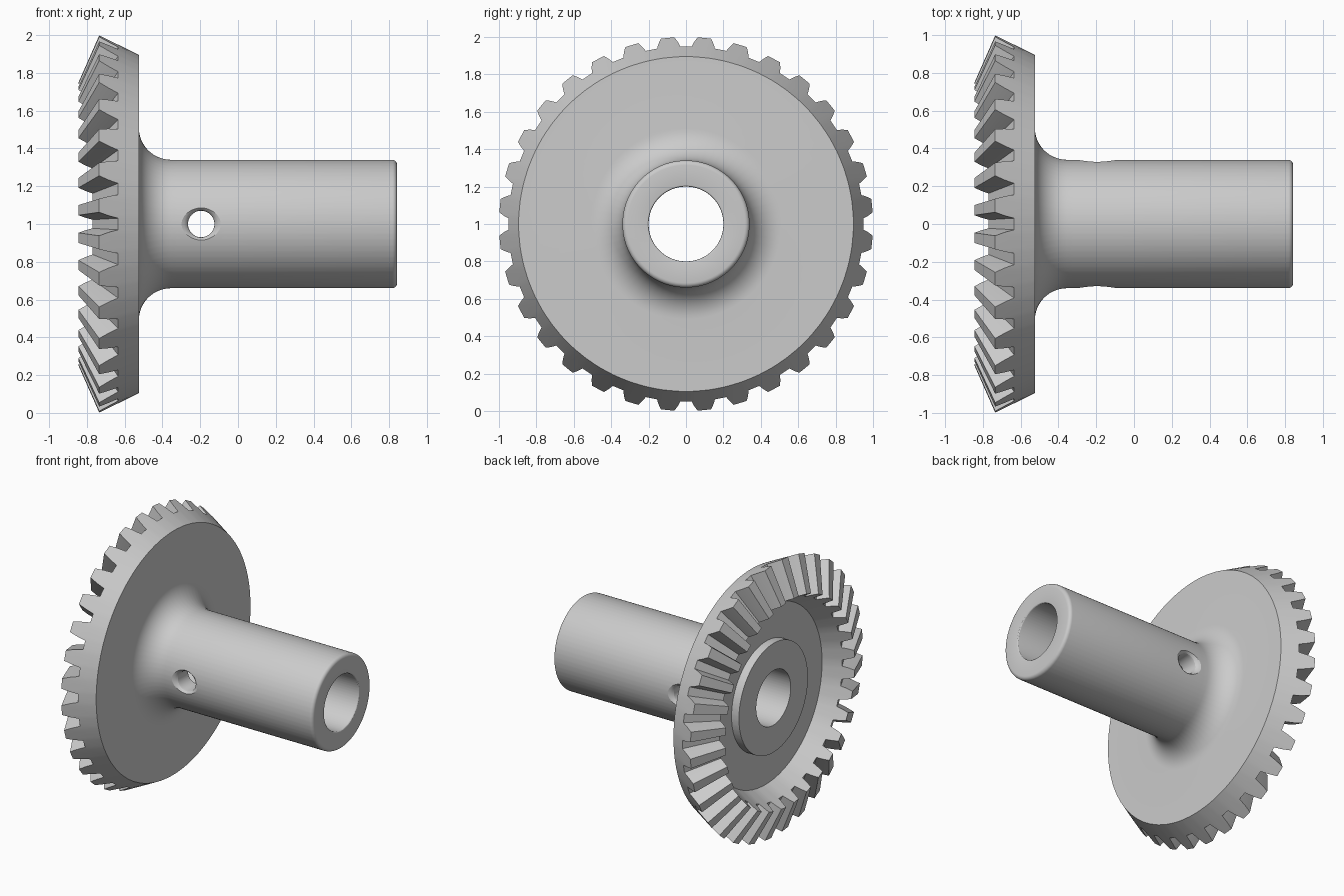
import bpy, bmesh, math

cube = bpy.data.objects.get("Cube")
if cube:
    bpy.data.objects.remove(cube)

TEETH = 32
PITCH = math.tau / TEETH
APEX = -1.175            # cone apex on the gear axis
AXIS_Z = 1.0

steel = bpy.data.materials.new("light grey steel")
steel.use_nodes = True
steel.diffuse_color = (0.6, 0.6, 0.6, 1)
steel.node_tree.nodes["Principled BSDF"].inputs["Base Color"].default_value = (0.6, 0.6, 0.6, 1)

# One tooth as (angle from its centre, height from root 0 to tip 1)
half = [(0.066, 0.0), (0.053, 0.5), (0.036, 1.0)]
tooth = [(-a, h) for a, h in half] + [(a, h) for a, h in reversed(half)]
columns = [((i + 0.5) * PITCH + a, h) for i in range(TEETH) for a, h in tooth]


def arc(cx, cr, radius, start, end, steps):
    """Points (x, r) along a fillet."""
    angles = [math.radians(start + (end - start) * i / steps) for i in range(steps + 1)]
    return [(cx + radius * math.cos(t), cr + radius * math.sin(t)) for t in angles]


def plain(profile):
    return [[(x, r)] * len(columns) for x, r in profile]


def toothed(scale):
    """Ring following the teeth, shrunk towards the cone apex."""
    ring = []
    for _, h in columns:
        x, r = -0.635 - 0.1 * h, 0.95 + 0.05 * h
        ring.append((APEX + (x - APEX) * scale, r * scale))
    return ring


def make_object(name, bm):
    bmesh.ops.recalc_face_normals(bm, faces=bm.faces)
    mesh = bpy.data.meshes.new(name)
    bm.to_mesh(mesh)
    bm.free()
    mesh.materials.append(steel)
    obj = bpy.data.objects.new(name, mesh)
    bpy.context.collection.objects.link(obj)
    return obj


# Closed cross-section: bore, boss, floor, teeth, back face, fillet, sleeve
rings = plain([(-0.71, 0.2), (-0.71, 0.4), (-0.65, 0.4), (-0.65, 0.65)])
rings += [toothed(0.75), toothed(1.0)]
rings += plain([(-0.525, 0.895)])
rings += plain(arc(-0.355, 0.51, 0.17, 180, 270, 12))
rings += plain([(-0.32, 0.34), (-0.07, 0.34)])
rings += plain(arc(0.817, 0.315, 0.025, 90, 0, 5))
rings += plain(arc(0.832, 0.21, 0.01, 0, -90, 3))
rings += plain([(-0.07, 0.2), (-0.32, 0.2)])

bm = bmesh.new()
loops = [[bm.verts.new((x, r * math.cos(a), AXIS_Z + r * math.sin(a)))
          for (x, r), (a, _) in zip(ring, columns)] for ring in rings]
for i, low in enumerate(loops):
    high = loops[(i + 1) % len(loops)]
    for j in range(len(columns)):
        k = (j + 1) % len(columns)
        bm.faces.new((low[j], low[k], high[k], high[j]))
gear = make_object("bevel_gear", bm)

# Flared cutter for the cross pin hole
flare = [(0.30, 0.07), (0.315, 0.073), (0.325, 0.08), (0.333, 0.09), (0.34, 0.104), (0.36, 0.15)]
profile = [(-y, r) for y, r in reversed(flare)] + flare
bm = bmesh.new()
SEG = 48
loops = [[bm.verts.new((-0.195 + r * math.cos(math.tau * j / SEG), y,
                        AXIS_Z + r * math.sin(math.tau * j / SEG)))
          for j in range(SEG)] for y, r in profile]
for low, high in zip(loops, loops[1:]):
    for j in range(SEG):
        k = (j + 1) % SEG
        bm.faces.new((low[j], low[k], high[k], high[j]))
bm.faces.new(loops[0])
bm.faces.new(loops[-1])
cutter = make_object("pin_hole_cutter", bm)
cutter.hide_render = True

# Cut the hole, then smooth the round surfaces
cut = gear.modifiers.new("pin hole", "BOOLEAN")
cut.operation = "DIFFERENCE"
cut.solver = "EXACT"
cut.object = cutter
bpy.ops.object.select_all(action="DESELECT")
gear.select_set(True)
bpy.context.view_layer.objects.active = gear
bpy.ops.object.modifier_apply(modifier=cut.name)
bpy.data.objects.remove(cutter)
bpy.ops.object.shade_smooth_by_angle(angle=math.radians(22))
